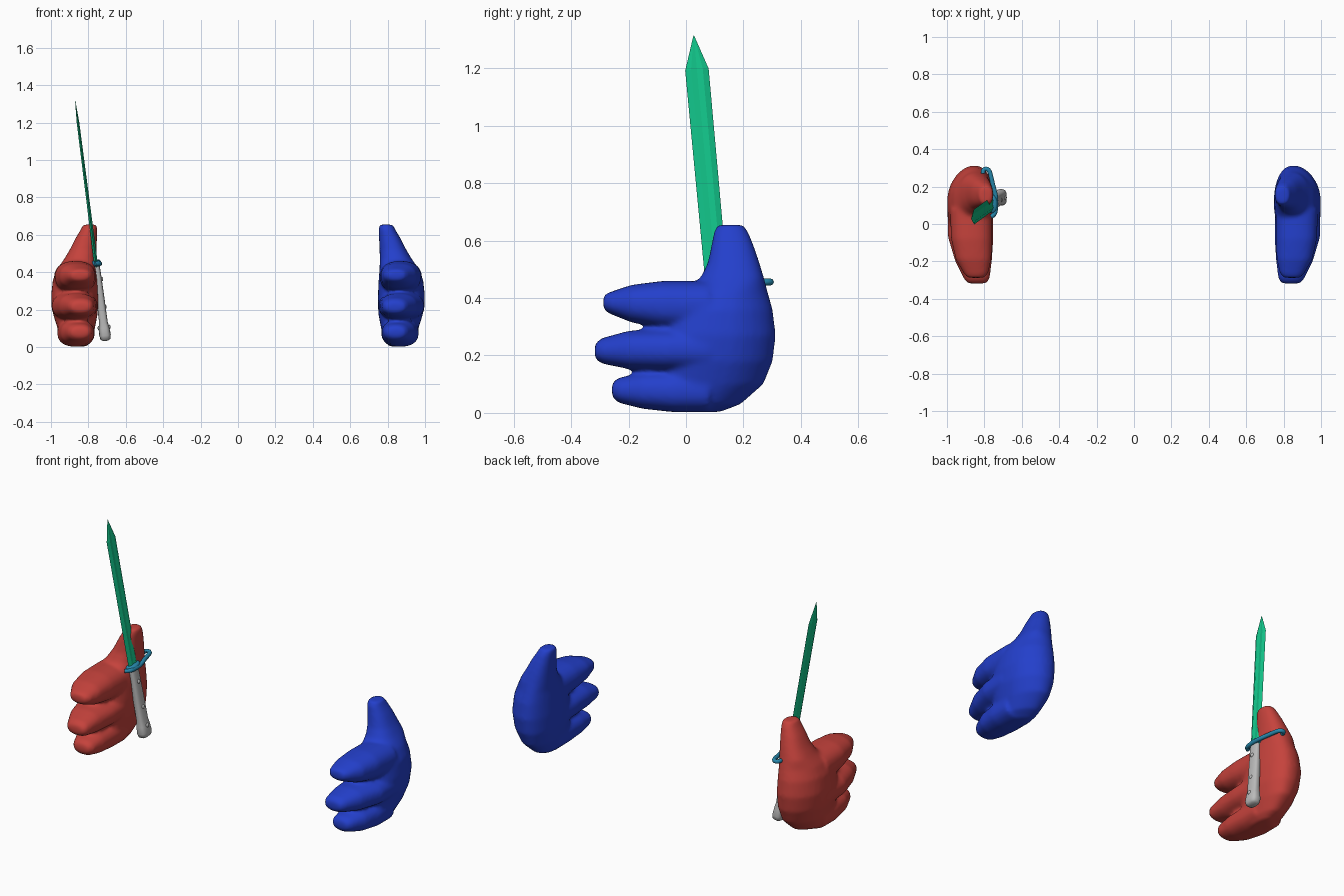
import bpy, bmesh, math
from mathutils import Vector, Matrix

if "Cube" in bpy.data.objects:
    bpy.data.objects.remove(bpy.data.objects["Cube"])


def material(name, rgb):
    m = bpy.data.materials.new(name)
    m.diffuse_color = (*rgb, 1)
    m.use_nodes = True
    m.node_tree.nodes["Principled BSDF"].inputs["Base Color"].default_value = m.diffuse_color
    return m


RED = material("red", (0.56, 0.055, 0.045))
BLUE = material("blue", (0.017, 0.05, 0.60))
GREEN = material("green", (0.006, 0.55, 0.25))
TEAL = material("teal", (0.02, 0.25, 0.42))
GREY = material("grey", (0.50, 0.50, 0.50))


def loft(bm, rings):
    # closed tube through rings of points, capped at both ends
    loops = [[bm.verts.new(p) for p in r] for r in rings]
    n = len(loops[0])
    for a, b in zip(loops, loops[1:]):
        for i in range(n):
            j = (i + 1) % n
            bm.faces.new((a[i], a[j], b[j], b[i]))
    bm.faces.new(loops[0][::-1])
    bm.faces.new(loops[-1])


def finish(bm, name, mat, matrix=None):
    bmesh.ops.recalc_face_normals(bm, faces=bm.faces)
    me = bpy.data.meshes.new(name)
    bm.to_mesh(me)
    bm.free()
    ob = bpy.data.objects.new(name, me)
    bpy.context.collection.objects.link(ob)
    me.materials.append(mat)
    if matrix:
        ob.matrix_world = matrix
    return ob


def smooth(ob, angle=40):
    bpy.ops.object.select_all(action='DESELECT')
    ob.select_set(True)
    bpy.context.view_layer.objects.active = ob
    bpy.ops.object.shade_smooth_by_angle(angle=math.radians(angle))


def oval(n=32, e=0.85):
    # unit rounded-oval outline
    f = lambda v: math.copysign(abs(v) ** e, v)
    return [(f(math.cos(2 * math.pi * i / n)), f(math.sin(2 * math.pi * i / n)))
            for i in range(n)]


# palm and thumb: z, y min, y max, x min, x max
PALM = [(0.003, -0.02, 0.12, 0.81, 0.90), (0.03, -0.10, 0.19, 0.785, 0.94),
        (0.10, -0.09, 0.27, 0.765, 0.965), (0.18, -0.08, 0.302, 0.75, 0.99),
        (0.27, -0.08, 0.313, 0.748, 1.0), (0.36, -0.06, 0.302, 0.752, 0.99),
        (0.42, -0.01, 0.285, 0.757, 0.965), (0.47, 0.05, 0.272, 0.758, 0.93),
        (0.52, 0.075, 0.257, 0.757, 0.90), (0.58, 0.088, 0.237, 0.754, 0.87),
        (0.63, 0.097, 0.217, 0.752, 0.84), (0.655, 0.11, 0.20, 0.756, 0.828)]

# fingers: y, z min, z max, x centre, x radius
FINGERS = [
    [(-0.288, 0.36, 0.41, 0.845, 0.045), (-0.265, 0.345, 0.421, 0.845, 0.065),
     (-0.19, 0.315, 0.446, 0.858, 0.095), (-0.08, 0.293, 0.46, 0.868, 0.11),
     (0.08, 0.28, 0.46, 0.872, 0.112)],
    [(-0.318, 0.19, 0.24, 0.84, 0.05), (-0.295, 0.172, 0.26, 0.84, 0.068),
     (-0.2, 0.153, 0.286, 0.858, 0.098), (-0.07, 0.144, 0.294, 0.873, 0.122),
     (0.08, 0.14, 0.30, 0.876, 0.122)],
    [(-0.258, 0.055, 0.105, 0.845, 0.045), (-0.235, 0.035, 0.122, 0.845, 0.065),
     (-0.15, 0.014, 0.142, 0.858, 0.09), (-0.04, 0.002, 0.148, 0.866, 0.10),
     (0.08, 0.002, 0.15, 0.866, 0.10)]]


def hand(name, side, mat):
    shape = oval()
    bm = bmesh.new()
    rings = []
    for z, y0, y1, x0, x1 in PALM:
        # back of the palm leans toward the inner side
        lean = 0.04 if z < 0.45 else 0.0
        rings.append([(side * ((x0 + x1) / 2 + c * (x1 - x0) / 2 - lean * max(0, s) ** 2 * (c + 1) / 2),
                       (y0 + y1) / 2 + s * (y1 - y0) / 2, z) for c, s in shape])
    loft(bm, rings)
    for finger in FINGERS:
        loft(bm, [[(side * (xc + c * rx), y, (z0 + z1) / 2 + s * (z1 - z0) / 2)
                   for c, s in shape] for y, z0, z1, xc, rx in finger])
    ob = finish(bm, name, mat)
    # blend palm, thumb and fingers into one soft skin
    rm = ob.modifiers.new("blend", 'REMESH')
    rm.mode = 'VOXEL'
    rm.voxel_size = 0.01
    sm = ob.modifiers.new("soften", 'SMOOTH')
    sm.factor, sm.iterations = 0.5, 9
    bpy.context.view_layer.objects.active = ob
    ob.select_set(True)
    for m in ("blend", "soften"):
        bpy.ops.object.modifier_apply(modifier=m)
    smooth(ob, 80)


hand("left_hand", -1, RED)
hand("right_hand", 1, BLUE)

# sword frame: z along the blade, y across its width
origin = Vector((-0.76, 0.107, 0.45))
axis = (Vector((-0.87, 0.027, 1.315)) - origin)
length = axis.length
axis.normalize()
wide = (Vector((0, 1, 0)) - axis * axis.y).normalized()
thick = wide.cross(axis)
SWORD = Matrix((thick, wide, axis)).transposed().to_4x4()
SWORD.translation = origin

# blade with bevelled edges and a shallow central groove
bm = bmesh.new()
rings = []
for z, w, t in ((-0.02, 0.039, 0.010), (0.755, 0.041, 0.007), (length, 0.001, 0.001)):
    half = [(0, -w), (t, -w * 0.5), (t * 0.6, 0), (t, w * 0.5)]
    rings.append([(x, y, z) for x, y in half] + [(-x, -y, z) for x, y in half])
loft(bm, rings)
finish(bm, "blade", GREEN, SWORD)

# handle with flared pommel
bm = bmesh.new()
loft(bm, [[(c * rx, s * ry, z) for c, s in oval(24, 0.7)] for z, rx, ry in (
    (-0.005, 0.018, 0.032), (-0.06, 0.020, 0.033), (-0.2, 0.022, 0.035), (-0.32, 0.023, 0.036),
    (-0.35, 0.028, 0.040), (-0.39, 0.031, 0.044), (-0.412, 0.027, 0.038), (-0.42, 0.016, 0.025))])
smooth(finish(bm, "handle", GREY, SWORD), 50)

# rivets on both sides of the handle
bm = bmesh.new()
for z in (-0.09, -0.24, -0.35):
    for s in (-1, 1):
        x = 0.028 if z < -0.3 else 0.021
        bmesh.ops.create_uvsphere(bm, u_segments=12, v_segments=8, radius=1,
                                  matrix=Matrix.Translation((s * x, 0, z))
                                  @ Matrix.Diagonal((0.007, 0.012, 0.012, 1)))
smooth(finish(bm, "rivets", GREY, SWORD), 60)

# collar at the base of the blade
bm = bmesh.new()
loft(bm, [[(c * r, s * (r + 0.02), z) for c, s in oval(24, 0.9)] for z, r in (
    (-0.016, 0.022), (-0.008, 0.029), (0.006, 0.029), (0.014, 0.022))])
smooth(finish(bm, "guard_collar", TEAL, SWORD), 60)

# curled guard arm
cu = bpy.data.curves.new("guard_arm", 'CURVE')
cu.dimensions = '3D'
cu.bevel_depth, cu.bevel_resolution, cu.use_fill_caps = 0.012, 2, True
cu.resolution_u = 6
path = [(-0.765, 0.038, 0.445), (-0.742, 0.05, 0.445), (-0.738, 0.10, 0.445),
        (-0.738, 0.15, 0.447), (-0.752, 0.20, 0.452), (-0.764, 0.25, 0.455),
        (-0.772, 0.285, 0.456), (-0.79, 0.297, 0.456), (-0.808, 0.288, 0.456), (-0.807, 0.27, 0.456)]
sp = cu.splines.new('NURBS')
sp.points.add(len(path) - 1)
for p, co in zip(sp.points, path):
    p.co = (*co, 1)
sp.order_u, sp.use_endpoint_u = 3, True
arm = bpy.data.objects.new("guard_arm", cu)
bpy.context.collection.objects.link(arm)
cu.materials.append(TEAL)
bpy.ops.object.select_all(action='DESELECT')
arm.select_set(True)
bpy.context.view_layer.objects.active = arm
bpy.ops.object.convert(target='MESH')
smooth(bpy.context.view_layer.objects.active, 60)
